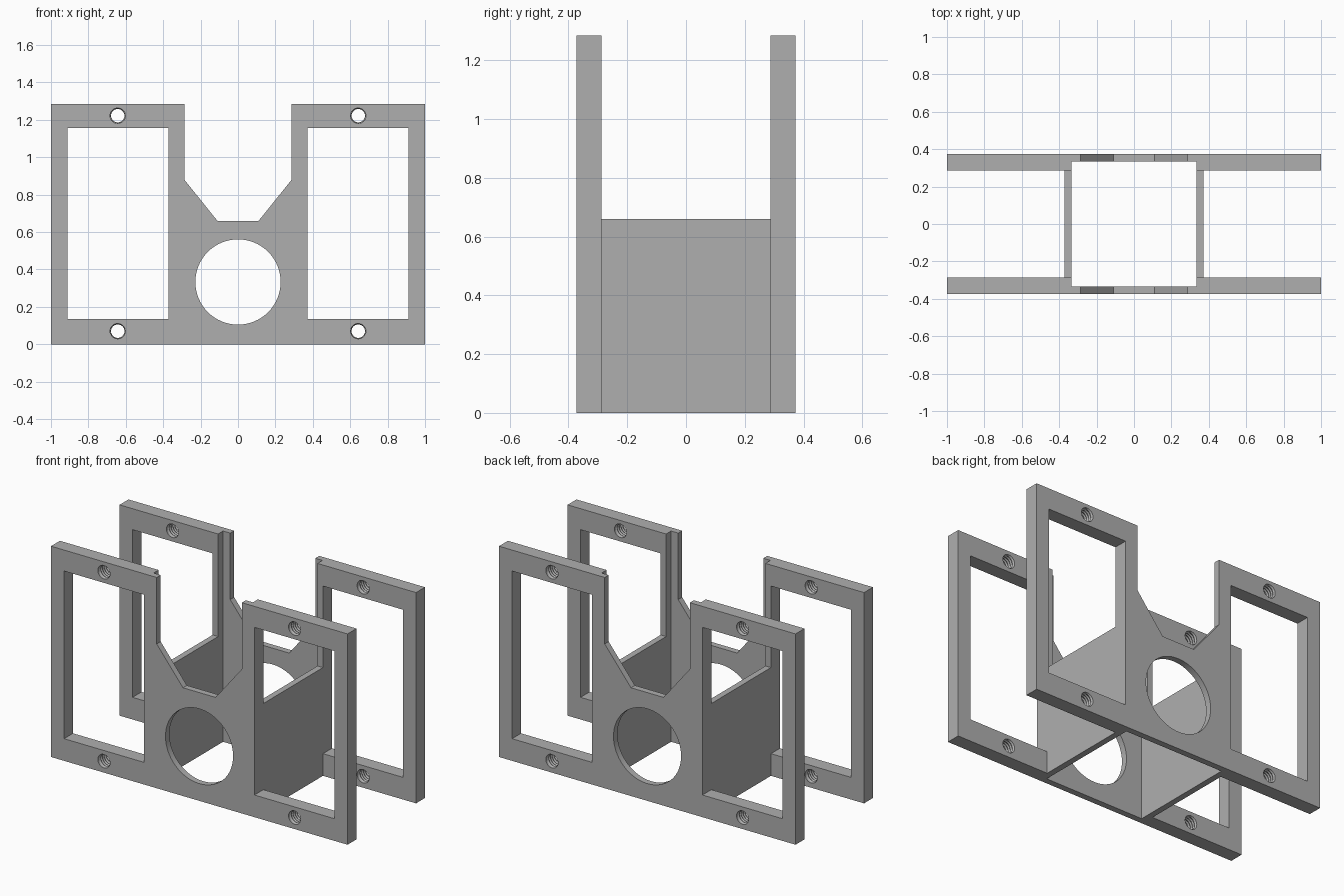
import bpy, bmesh, math
from mathutils import Vector

cube = bpy.data.objects.get("Cube")
if cube:
    bpy.data.objects.remove(cube, do_unlink=True)

grey = bpy.data.materials.new("plain grey")
grey.use_nodes = True
colour = (0.43, 0.43, 0.43, 1)
grey.diffuse_color = colour
grey.node_tree.nodes["Principled BSDF"].inputs["Base Color"].default_value = colour

Y_OUT, Y_POCKET, Y_IN = 0.373, 0.335, 0.287   # plate faces and pocket depth
X_POCKET, X_WALL = 0.335, 0.372
TOP, WALL_TOP = 1.285, 0.66
SCREWS = [(sx * 0.643, z) for sx in (-1, 1) for z in (0.07, 1.222)]
SCREW_R = 0.041


def make_object(name, bm):
    mesh = bpy.data.meshes.new(name)
    bmesh.ops.recalc_face_normals(bm, faces=bm.faces)
    bm.to_mesh(mesh)
    bm.free()
    mesh.materials.append(grey)
    obj = bpy.data.objects.new(name, mesh)
    bpy.context.collection.objects.link(obj)
    return obj


def prism(bm, outline, y0, y1):
    """Extrude an x-z outline along y."""
    face = bm.faces.new([bm.verts.new((x, y0, z)) for x, z in outline])
    new = bmesh.ops.extrude_face_region(bm, geom=[face])["geom"]
    verts = [v for v in new if isinstance(v, bmesh.types.BMVert)]
    bmesh.ops.translate(bm, verts=verts, vec=(0, y1 - y0, 0))


def rect(x0, x1, z0, z1):
    return [(x0, z0), (x1, z0), (x1, z1), (x0, z1)]


def circle(cx, cz, r, n):
    return [(cx + r * math.cos(math.tau * i / n), cz + r * math.sin(math.tau * i / n))
            for i in range(n)]


# Cutters: windows, round opening and screw holes, then the central pocket
bm = bmesh.new()
for sx in (-1, 1):
    prism(bm, rect(*sorted((sx * X_WALL, sx * 0.912)), 0.135, 1.157), -1, 1)
prism(bm, circle(0, 0.333, 0.228, 64), -1, 1)
for x, z in SCREWS:
    prism(bm, circle(x, z, SCREW_R, 32), -1, 1)
openings = make_object("openings_cutter", bm)

bm = bmesh.new()
prism(bm, rect(-X_POCKET, X_POCKET, -1, 2), -Y_POCKET, Y_POCKET)
pocket = make_object("pocket_cutter", bm)

# Notched plates, front and back
half = [(1, 0), (1, TOP), (0.287, TOP), (0.287, 0.88), (0.11, WALL_TOP)]
outline = half + [(-x, z) for x, z in reversed(half)]
for name, s in (("front_plate", -1), ("back_plate", 1)):
    bm = bmesh.new()
    prism(bm, outline, s * Y_IN, s * Y_OUT)
    plate = make_object(name, bm)
    for cutter in (openings, pocket):
        mod = plate.modifiers.new(cutter.name, "BOOLEAN")
        mod.operation, mod.solver, mod.object = "DIFFERENCE", "EXACT", cutter
    graph = bpy.context.evaluated_depsgraph_get()
    cut_mesh = bpy.data.meshes.new_from_object(plate.evaluated_get(graph))
    plate.modifiers.clear()
    plate.data = cut_mesh
    bpy.context.view_layer.objects.active = plate
    bpy.ops.object.select_all(action="DESELECT")
    plate.select_set(True)
    bpy.ops.object.shade_smooth_by_angle(angle=math.radians(25))
for cutter in (openings, pocket):
    bpy.data.objects.remove(cutter, do_unlink=True)

# Side walls joining the plates
for name, s in (("left_wall", 1), ("right_wall", -1)):
    bm = bmesh.new()
    prism(bm, rect(*sorted((s * X_POCKET, s * X_WALL)), 0, WALL_TOP), -Y_IN, Y_IN)
    make_object(name, bm)


# Helical thread ridges inside the screw holes
def thread(name, x, z, y0, y1, turns=4, steps=24):
    bm = bmesh.new()
    pitch = (y1 - y0) / (turns + 1)
    rows = []
    for i in range(turns * steps + 1):
        a = math.tau * i / steps
        y = y0 + pitch * i / steps
        row = []
        for r, dy in ((SCREW_R, 0), (SCREW_R - 0.005, 0.5), (SCREW_R, 1)):
            row.append(bm.verts.new(Vector((x + r * math.sin(a), y + dy * pitch,
                                            z + r * math.cos(a)))))
        rows.append(row)
    for a, b in zip(rows, rows[1:]):
        for k in range(2):
            bm.faces.new((a[k], a[k + 1], b[k + 1], b[k]))
    bm.faces.new(rows[0])
    bm.faces.new(rows[-1])
    make_object(name, bm)


for side, s in (("front", -1), ("back", 1)):
    y0, y1 = sorted((s * Y_IN, s * Y_OUT))
    for x, z in SCREWS:
        label = ("left" if x > 0 else "right") + ("_upper" if z > 1 else "_lower")
        thread(f"{side}_{label}_thread", x, z, y0, y1)
